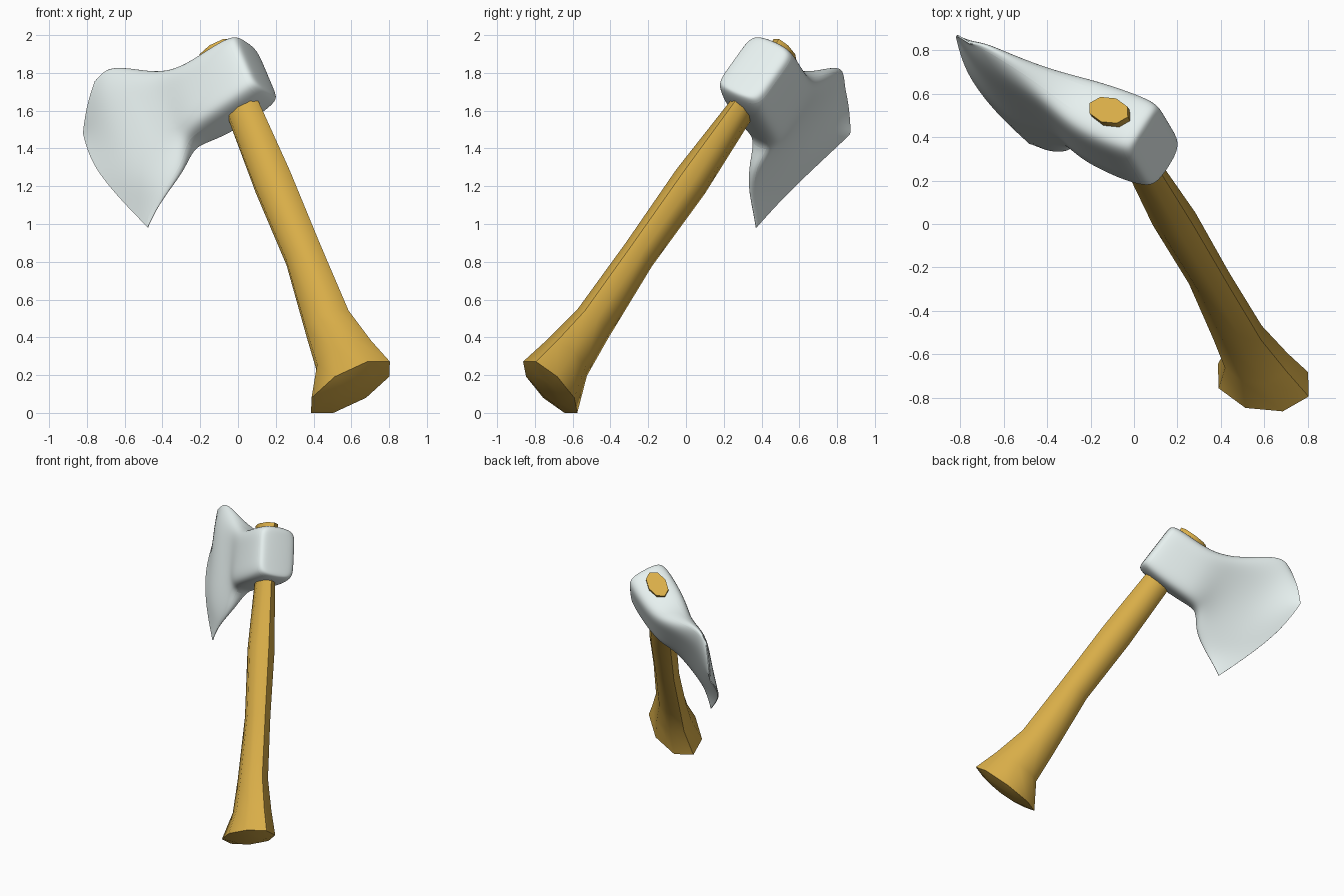
import bpy, bmesh, math
from mathutils import Vector

if "Cube" in bpy.data.objects:
    bpy.data.objects.remove(bpy.data.objects["Cube"])

# Axe frame: A runs up the handle, W towards the cutting edge, N across the blade
A = Vector((-0.311, 0.543, 0.780)).normalized()
W = Vector((-0.803, 0.289, -0.522))
W = (W - A * W.dot(A)).normalized()
N = A.cross(W)
TIP = Vector((-0.12, 0.53, 1.93))


def place(w, a, n):
    return TIP + W * w + A * a + N * n


def material(name, rgb):
    m = bpy.data.materials.new(name)
    m.diffuse_color = (*rgb, 1)
    m.use_nodes = True
    m.node_tree.nodes["Principled BSDF"].inputs["Base Color"].default_value = m.diffuse_color
    return m


def loft(name, rings, mat):
    bm = bmesh.new()
    loops = [[bm.verts.new(place(*p)) for p in r] for r in rings]
    k = len(loops[0])
    for r0, r1 in zip(loops, loops[1:]):
        for i in range(k):
            j = (i + 1) % k
            bm.faces.new((r0[i], r0[j], r1[j], r1[i]))
    for r in (loops[0], loops[-1]):
        if k == 12:                      # quad strip cap
            for i in range(5):
                bm.faces.new((r[i], r[i + 1], r[10 - i], r[11 - i]))
        else:
            bm.faces.new(r)
    bmesh.ops.recalc_face_normals(bm, faces=bm.faces)
    me = bpy.data.meshes.new(name)
    bm.to_mesh(me)
    bm.free()
    me.materials.append(mat)
    ob = bpy.data.objects.new(name, me)
    bpy.context.collection.objects.link(ob)
    return ob


def smooth(ob, angle):
    bpy.ops.object.select_all(action='DESELECT')
    ob.select_set(True)
    bpy.context.view_layer.objects.active = ob
    bpy.ops.object.shade_smooth_by_angle(angle=math.radians(angle))


# Handle: eight-sided sections (a, w min, w max, half thickness), slightly domed butt
sections = [(-.01, -.11, .11, .068), (-.43, -.115, .08, .062), (-.92, -.135, .09, .094),
            (-1.42, -.14, .08, .085), (-1.88, -.15, .125, .098),
            (-2.12, -.205, .145, .125), (-2.30, -.26, .26, .162),
            (-2.325, -.14, .14, .09)]
rings = []
for a, w0, w1, rn in sections:
    c, r = (w0 + w1) / 2, (w1 - w0) / 2
    rings.append([(c + r * math.cos(math.tau * i / 8), a, rn * math.sin(math.tau * i / 8))
                  for i in range(8)])
handle = loft("handle", rings, material("wood", (.69, .42, .065)))
smooth(handle, 52)

# Head: (top w, top a), (bottom w, bottom a), half thickness, rim ratio, forward bulge, n shift
stations = [((-.18, -.075), (-.185, -.41), .11, .7, 0, -.01),
            ((-.155, -.04), (-.165, -.435), .15, .7, 0, -.01),
            ((0, -.035), (0, -.45), .155, .7, 0, -.01),
            ((.18, -.025), (.24, -.435), .142, .65, 0, -.015),
            ((.34, .06), (.335, -.43), .09, .5, .01, -.01),
            ((.48, .185), (.40, -.55), .062, .4, .05, .01),
            ((.60, .27), (.56, -.635), .042, .4, .11, .022)]
rows = [0, .12, .35, .65, .88, 1]
rings = []
for (tw, ta), (bw, ba), th, rim, bulge, shift in stations:
    side = []
    for t in rows:
        n = th * (rim if t in (0, 1) else 1)
        side.append((tw + (bw - tw) * t + bulge * (4 * t * (1 - t)) ** .6,
                     ta + (ba - ta) * t, n))
    rings.append([(w, a, shift + n) for w, a, n in side] +
                 [(w, a, shift - n) for w, a, n in reversed(side)])

# Cutting edge: thin, slightly warped line from toe to heel
edge = [(.69, .225, .025), (.80, .155, -.02), (.895, .05, -.068),
        (.895, -.18, -.01), (.82, -.46, .003), (.735, -.715, -.02)]
rings.append([(w, a, n + .004) for w, a, n in edge] +
             [(w, a, n - .004) for w, a, n in reversed(edge)])
head = loft("axe_head", rings, material("steel", (.80, .88, .87)))

# Keep the cutting edge crisp through the subdivision
me = head.data
first = 12 * len(stations)
crease = me.attributes.new("crease_edge", 'FLOAT', 'EDGE')
corner = me.attributes.new("crease_vert", 'FLOAT', 'POINT')
for e in me.edges:
    i, j = sorted(e.vertices)
    if i >= first and (j - i == 1 or j - i == 11):
        crease.data[e.index].value = 1
for k in (0, 5, 6, 11):
    corner.data[first + k].value = 1
for k in (2, 9):
    corner.data[first + k].value = .6
sub = head.modifiers.new("subdivision", 'SUBSURF')
sub.levels = sub.render_levels = 3
smooth(head, 50)
